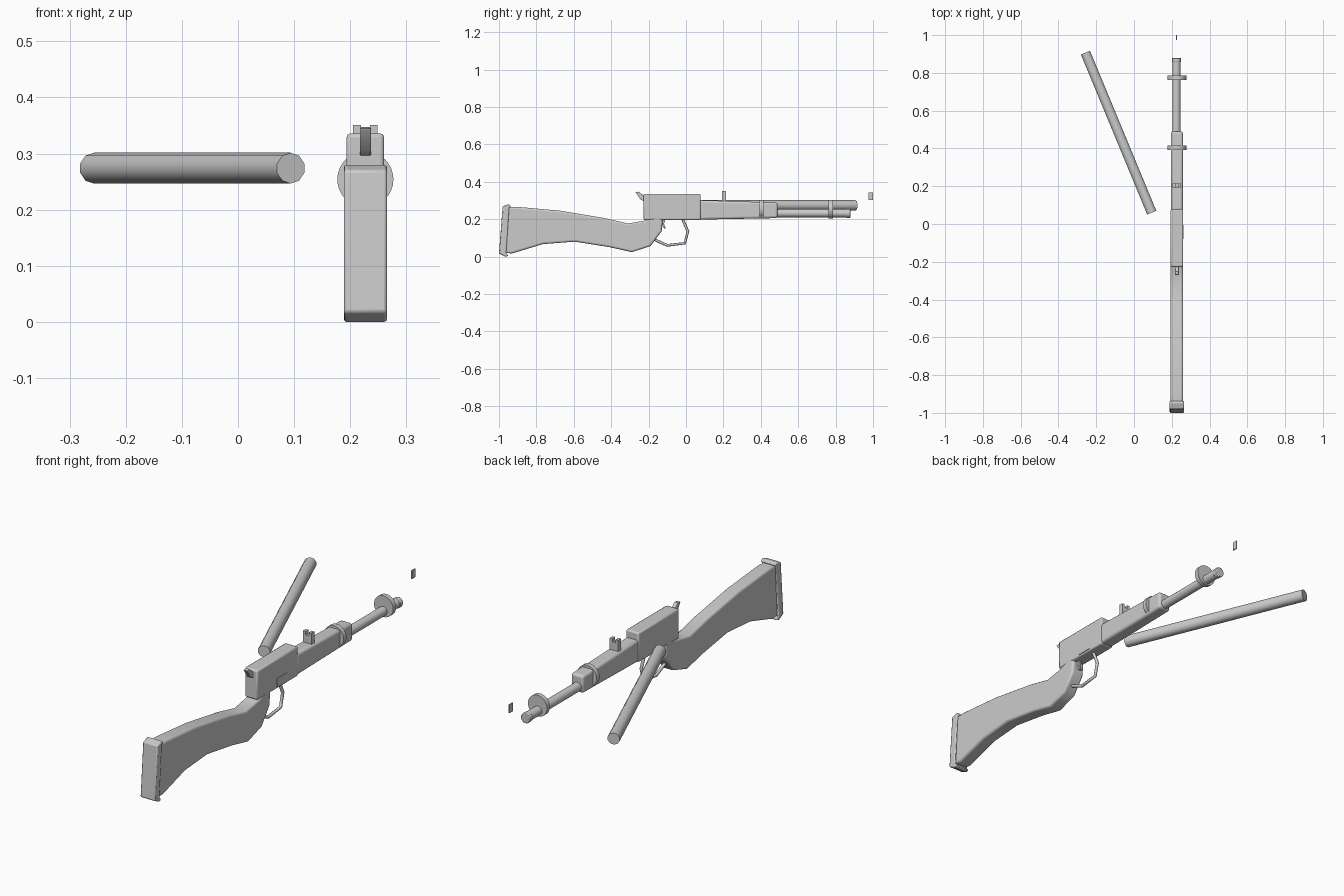
import bpy, bmesh, math
from mathutils import Vector

if "Cube" in bpy.data.objects:
    bpy.data.objects.remove(bpy.data.objects["Cube"])

CX = 0.227  # centre line of the long gun

grey = bpy.data.materials.new("plain_grey")
grey.diffuse_color = (0.6, 0.6, 0.6, 1)
grey.use_nodes = True
grey.node_tree.nodes["Principled BSDF"].inputs["Base Color"].default_value = grey.diffuse_color


def finish(name, bm, bevel=0.0, segments=2, smooth=True):
    bmesh.ops.recalc_face_normals(bm, faces=bm.faces)
    mesh = bpy.data.meshes.new(name)
    bm.to_mesh(mesh)
    bm.free()
    obj = bpy.data.objects.new(name, mesh)
    bpy.context.collection.objects.link(obj)
    mesh.materials.append(grey)
    if bevel:
        mod = obj.modifiers.new("soft_edges", 'BEVEL')
        mod.width = bevel
        mod.segments = segments
        mod.limit_method = 'ANGLE'
        mod.angle_limit = math.radians(50)
    if smooth:
        bpy.ops.object.select_all(action='DESELECT')
        obj.select_set(True)
        bpy.context.view_layer.objects.active = obj
        bpy.ops.object.shade_smooth_by_angle(angle=math.radians(40))
    return obj


def slab(name, points, width, x=CX, bevel=0.0, segments=2, smooth=True):
    """Side profile (y, z) extruded across x."""
    bm = bmesh.new()
    face = bm.faces.new([bm.verts.new((x - width / 2, y, z)) for y, z in points])
    out = bmesh.ops.extrude_face_region(bm, geom=[face])
    moved = [v for v in out['geom'] if isinstance(v, bmesh.types.BMVert)]
    bmesh.ops.translate(bm, verts=moved, vec=(width, 0, 0))
    return finish(name, bm, bevel, segments, smooth)


def rod(name, start, end, radius, sides=20, bevel=0.0):
    a, b = Vector(start), Vector(end)
    bm = bmesh.new()
    bmesh.ops.create_cone(bm, cap_ends=True, segments=sides, radius1=radius,
                          radius2=radius, depth=(b - a).length)
    turn = (b - a).to_track_quat('Z', 'Y').to_matrix()
    bmesh.ops.rotate(bm, verts=bm.verts, matrix=turn)
    bmesh.ops.translate(bm, verts=bm.verts, vec=(a + b) / 2)
    return finish(name, bm, bevel)


def rect(y0, y1, z0, z1):
    return [(y0, z0), (y1, z0), (y1, z1), (y0, z1)]


# Shoulder stock and its slightly wider butt plate
slab("stock", [
    (-0.965, 0.02), (-0.95, 0.265), (-0.90, 0.266), (-0.676, 0.246), (-0.435, 0.206),
    (-0.31, 0.177), (-0.22, 0.193), (-0.135, 0.222), (-0.125, 0.19),
    (-0.13, 0.136), (-0.19, 0.056), (-0.29, 0.024), (-0.41, 0.051),
    (-0.595, 0.08), (-0.765, 0.067), (-0.93, 0.017)], 0.066, bevel=0.010, segments=3)
slab("butt_plate", [
    (-1.0, 0.017), (-0.98, 0.27), (-0.945, 0.281), (-0.935, 0.268),
    (-0.945, 0.262), (-0.962, 0.02), (-0.95, 0.004), (-0.965, 0.0)],
    0.077, bevel=0.005)

# Receiver, side plate and hammer
slab("receiver", rect(-0.227, 0.078, 0.196, 0.336), 0.067, bevel=0.007)
slab("side_plate", rect(-0.08, -0.005, 0.203, 0.245), 0.005, x=CX + 0.0335)
slab("hammer", [
    (-0.27, 0.345), (-0.252, 0.347), (-0.222, 0.322), (-0.222, 0.294),
    (-0.243, 0.305)], 0.02, bevel=0.002)

# Handguard, barrel and bands
slab("handguard", [
    (0.07, 0.198), (0.49, 0.206), (0.49, 0.289), (0.07, 0.302)],
    0.064, bevel=0.012, segments=3)
rod("barrel", (CX - 0.002, 0.45, 0.232), (CX - 0.002, 0.875, 0.232), 0.0215)
rod("muzzle_ring", (CX - 0.002, 0.857, 0.231), (CX - 0.002, 0.879, 0.231), 0.024,
    bevel=0.003)
for name, y in (("rear_band", 0.404), ("front_band", 0.774)):
    rod(name, (CX, y - 0.011, 0.254), (CX, y + 0.011, 0.254), 0.05, sides=32)

# Rear sight with a notch between two ears, and the front blade
slab("rear_sight_base", rect(0.193, 0.214, 0.295, 0.335), 0.044)
for side in (-1, 1):
    slab("rear_sight_ear", rect(0.193, 0.214, 0.335, 0.351), 0.014, x=CX + side * 0.015)
slab("front_sight_blade", rect(0.975, 1.0, 0.302, 0.342), 0.005, x=CX - 0.002)

# Trigger guard swept along an open loop
path = [(-0.17, 0.092), (-0.10, 0.06), (-0.006, 0.072), (0.01, 0.135),
        (-0.018, 0.2)]
curve = bpy.data.curves.new("guard_path", 'CURVE')
curve.dimensions = '3D'
curve.bevel_depth = 0.0075
curve.bevel_resolution = 2
curve.use_fill_caps = True
line = curve.splines.new('POLY')
line.points.add(len(path) - 1)
for p, (y, z) in zip(line.points, path):
    p.co = (CX, y, z, 1)
curve.materials.append(grey)
guard = bpy.data.objects.new("trigger_guard", curve)
bpy.context.collection.objects.link(guard)

# Trigger
slab("trigger", [
    (-0.135, 0.2), (-0.11, 0.2), (-0.118, 0.175), (-0.108, 0.152),
    (-0.117, 0.15), (-0.13, 0.172)], 0.014, bevel=0.002)

# Loose tube lying beside the gun
rod("loose_tube", (0.094, 0.06, 0.274), (-0.257, 0.907, 0.274), 0.0275, sides=10)
